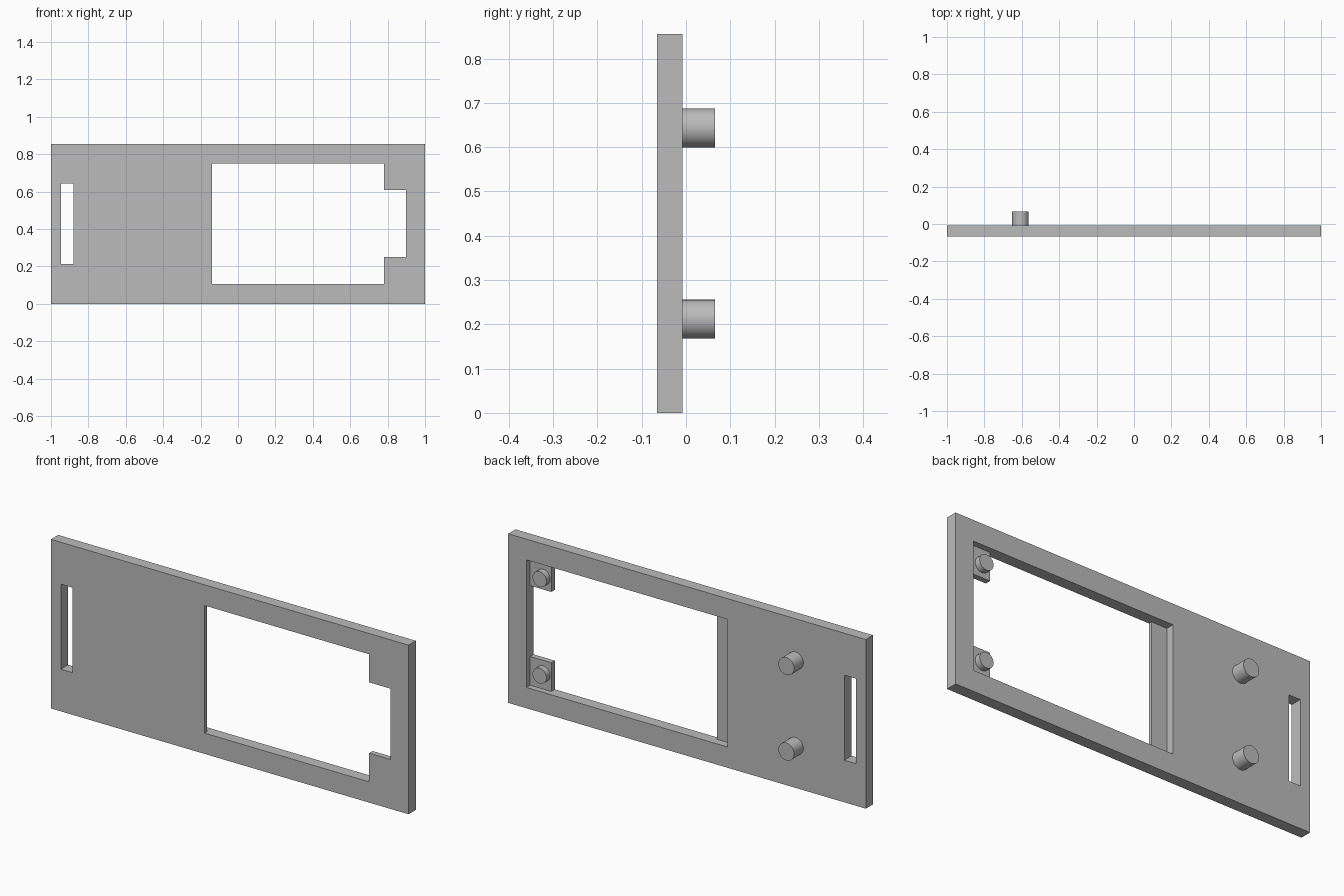
import bpy
import math

cube = bpy.data.objects.get("Cube")
if cube:
    bpy.data.objects.remove(cube, do_unlink=True)

FRONT, BACK, HEIGHT = -0.066, -0.008, 0.855
MID = HEIGHT / 2

grey = bpy.data.materials.new("plain grey")
grey.use_nodes = True
grey.diffuse_color = (0.5, 0.5, 0.5, 1)
grey.node_tree.nodes["Principled BSDF"].inputs["Base Color"].default_value = grey.diffuse_color


def box(name, x0, x1, y0, y1, z0, z1):
    bpy.ops.mesh.primitive_cube_add(size=1, location=((x0 + x1) / 2, (y0 + y1) / 2, (z0 + z1) / 2))
    ob = bpy.context.object
    ob.name = name
    ob.scale = (x1 - x0, y1 - y0, z1 - z0)
    bpy.ops.object.transform_apply(location=True, rotation=True, scale=True)
    ob.data.materials.append(grey)
    return ob


def cut(target, *bounds):
    cutter = box("cutter", *bounds)
    mod = target.modifiers.new("cut", 'BOOLEAN')
    mod.operation = 'DIFFERENCE'
    mod.solver = 'EXACT'
    mod.object = cutter
    bpy.context.view_layer.objects.active = target
    bpy.ops.object.modifier_apply(modifier=mod.name)
    bpy.data.objects.remove(cutter, do_unlink=True)


def peg(name, x, z, radius, y0, y1):
    bpy.ops.mesh.primitive_cylinder_add(vertices=48, radius=radius, depth=y1 - y0,
                                        location=(x, (y0 + y1) / 2, z),
                                        rotation=(math.pi / 2, 0, 0))
    ob = bpy.context.object
    ob.name = name
    ob.data.materials.append(grey)
    bpy.ops.object.shade_smooth_by_angle(angle=math.radians(30))


# Face plate with its window, side notch and narrow slot
plate = box("face_plate", -1, 1, FRONT, BACK, 0, HEIGHT)
through = (FRONT - 0.1, BACK + 0.1)
cut(plate, -0.14, 0.78, *through, 0.105, 0.75)
cut(plate, 0.7, 0.898, *through, 0.25, 0.608)
cut(plate, -0.945, -0.88, *through, 0.213, 0.643)

# Rear recesses leave a thin ledge on one side and two corner tabs on the other
TAB_Y = BACK - 0.03
cut(plate, -0.227, 0, BACK - 0.041, BACK + 0.1, 0.105, 0.75)
cut(plate, 0.7, 0.898, TAB_Y, BACK + 0.1, 0.105, 0.75)

# Mounting pegs, mirrored about the middle height
for label, side in (("lower", -1), ("upper", 1)):
    peg(label + "_mounting_peg", -0.607, MID + side * 0.216, 0.044, BACK - 0.01, 0.066)
    peg(label + "_tab_peg", 0.825, MID + side * 0.244, 0.039, TAB_Y - 0.01, BACK)
